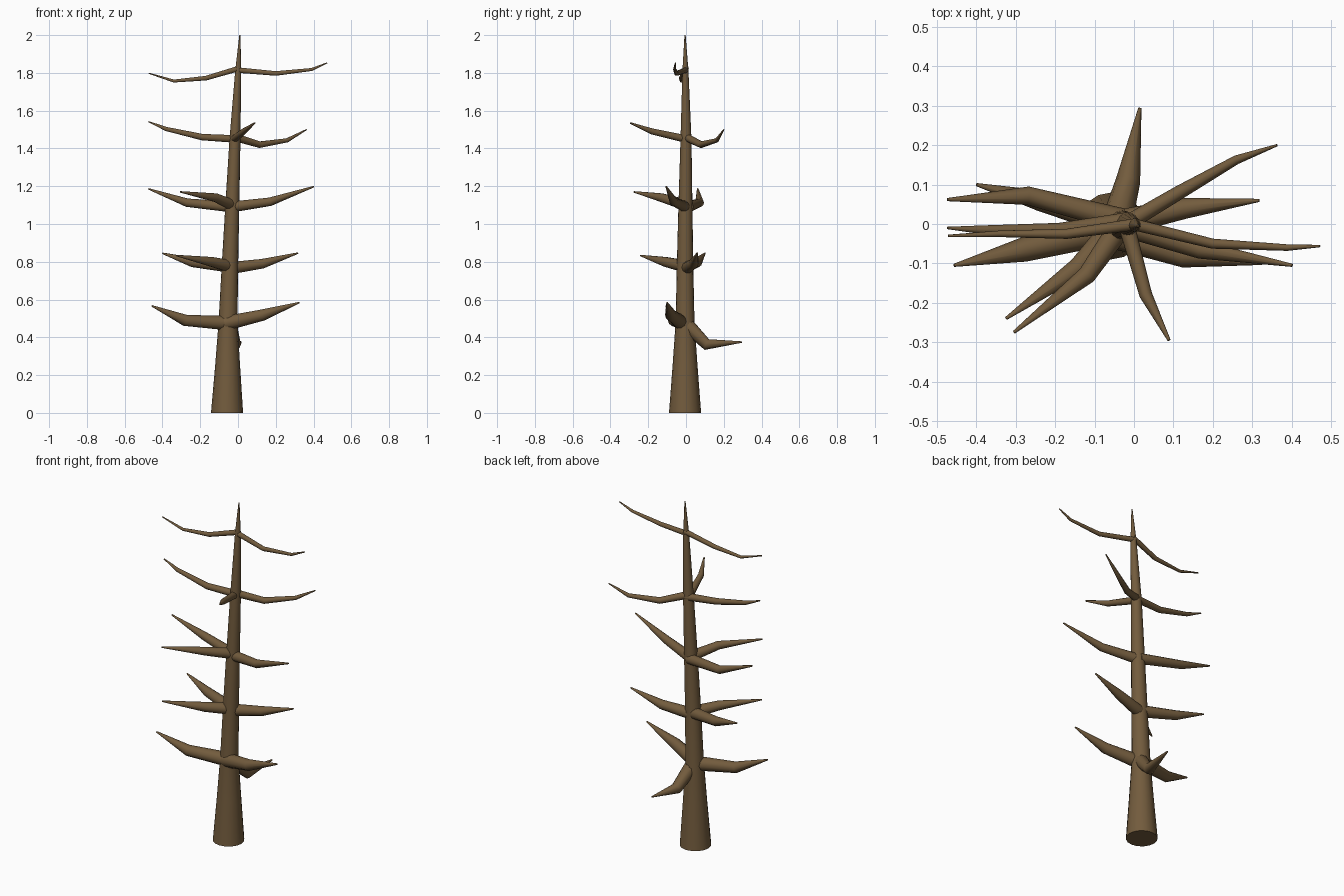
import bpy, bmesh, math
from mathutils import Vector

bark = bpy.data.materials.new("bark brown")
bark.diffuse_color = (0.17, 0.106, 0.047, 1)


def tube(name, pts, radii, sides, flat_ends=False):
    """Tapered tube with mitred rings along a path, closed at both ends."""
    pts = [Vector(p) for p in pts]
    bm = bmesh.new()
    rings = []
    for i, (p, r) in enumerate(zip(pts, radii)):
        a = (p - pts[i - 1]).normalized() if i > 0 else Vector()
        b = (pts[i + 1] - p).normalized() if i < len(pts) - 1 else Vector()
        t = Vector((0, 0, 1)) if flat_ends else (a + b).normalized()
        ref = Vector((1, 0, 0)) if abs(t.z) > 0.9 else Vector((0, 0, 1))
        u = t.cross(ref).normalized()
        v = t.cross(u)
        rings.append([bm.verts.new(p + r * (math.cos(k * math.tau / sides) * u
                                            + math.sin(k * math.tau / sides) * v))
                      for k in range(sides)])
    for lo, hi in zip(rings, rings[1:]):
        for k in range(sides):
            j = (k + 1) % sides
            bm.faces.new((lo[k], lo[j], hi[j], hi[k]))
    bm.faces.new(rings[0])
    bm.faces.new(rings[-1])
    bmesh.ops.recalc_face_normals(bm, faces=bm.faces)
    me = bpy.data.meshes.new(name)
    bm.to_mesh(me)
    bm.free()
    me.materials.append(bark)
    ob = bpy.data.objects.new(name, me)
    bpy.context.collection.objects.link(ob)
    bpy.context.view_layer.objects.active = ob
    ob.select_set(True)
    bpy.ops.object.shade_smooth_by_angle(angle=math.radians(50))
    ob.select_set(False)


# Trunk: leaning slightly to +x, flared at the foot
tube("trunk",
     [(-0.058, -0.005, 0), (-0.055, -0.005, 0.25), (-0.053, -0.005, 0.48), (-0.042, -0.005, 0.8),
      (-0.03, -0.003, 1.1), (-0.016, 0, 1.45), (0.001, -0.003, 1.81), (0.01, -0.005, 2.0)],
     [0.085, 0.066, 0.050, 0.043, 0.037, 0.029, 0.016, 0.003], 16, True)

# Branch tiers: (start radius, [paths])
tiers = [
    (0.040, [
        [(-0.05, -0.01, 0.475), (-0.28, -0.065, 0.49), (-0.457, -0.105, 0.567)],
        [(-0.06, -0.02, 0.475), (0.13, -0.08, 0.518), (0.325, -0.10, 0.584)],
        [(-0.045, 0.0, 0.47), (-0.015, 0.11, 0.362), (0.015, 0.295, 0.375)]]),
    (0.034, [
        [(-0.04, 0.0, 0.775), (-0.24, 0.06, 0.797), (-0.40, 0.10, 0.845)],
        [(-0.05, 0.0, 0.765), (0.13, 0.04, 0.79), (0.318, 0.06, 0.846)],
        [(-0.04, 0.0, 0.775), (-0.14, -0.11, 0.80), (-0.325, -0.24, 0.833)]]),
    (0.030, [
        [(-0.03, 0.01, 1.09), (-0.27, 0.072, 1.113), (-0.474, 0.062, 1.186)],
        [(-0.035, 0.0, 1.09), (0.17, -0.065, 1.118), (0.402, -0.105, 1.198)],
        [(-0.03, 0.0, 1.10), (-0.12, -0.13, 1.14), (-0.305, -0.275, 1.17)]]),
    (0.021, [
        [(-0.01, 0.01, 1.45), (-0.19, -0.015, 1.46), (-0.38, -0.015, 1.503), (-0.474, -0.01, 1.542)],
        [(-0.02, 0.0, 1.46), (0.115, 0.08, 1.42), (0.26, 0.163, 1.443), (0.363, 0.20, 1.50)],
        [(-0.02, 0.0, 1.45), (0.03, -0.18, 1.49), (0.089, -0.295, 1.535)]]),
    (0.015, [
        [(0.01, 0.0, 1.825), (-0.17, -0.025, 1.772), (-0.34, -0.025, 1.757), (-0.472, -0.03, 1.798)],
        [(-0.005, 0.0, 1.815), (0.2, -0.05, 1.797), (0.39, -0.06, 1.818), (0.472, -0.056, 1.853)]]),
]
for n, (r, paths) in enumerate(tiers, 1):
    for m, path in enumerate(paths, 1):
        radii = [r, r * 0.78, 0.004] if len(path) == 3 else [r, r * 0.85, r * 0.55, 0.003]
        tube(f"branch_tier{n}_{m}", path, radii, 10)
